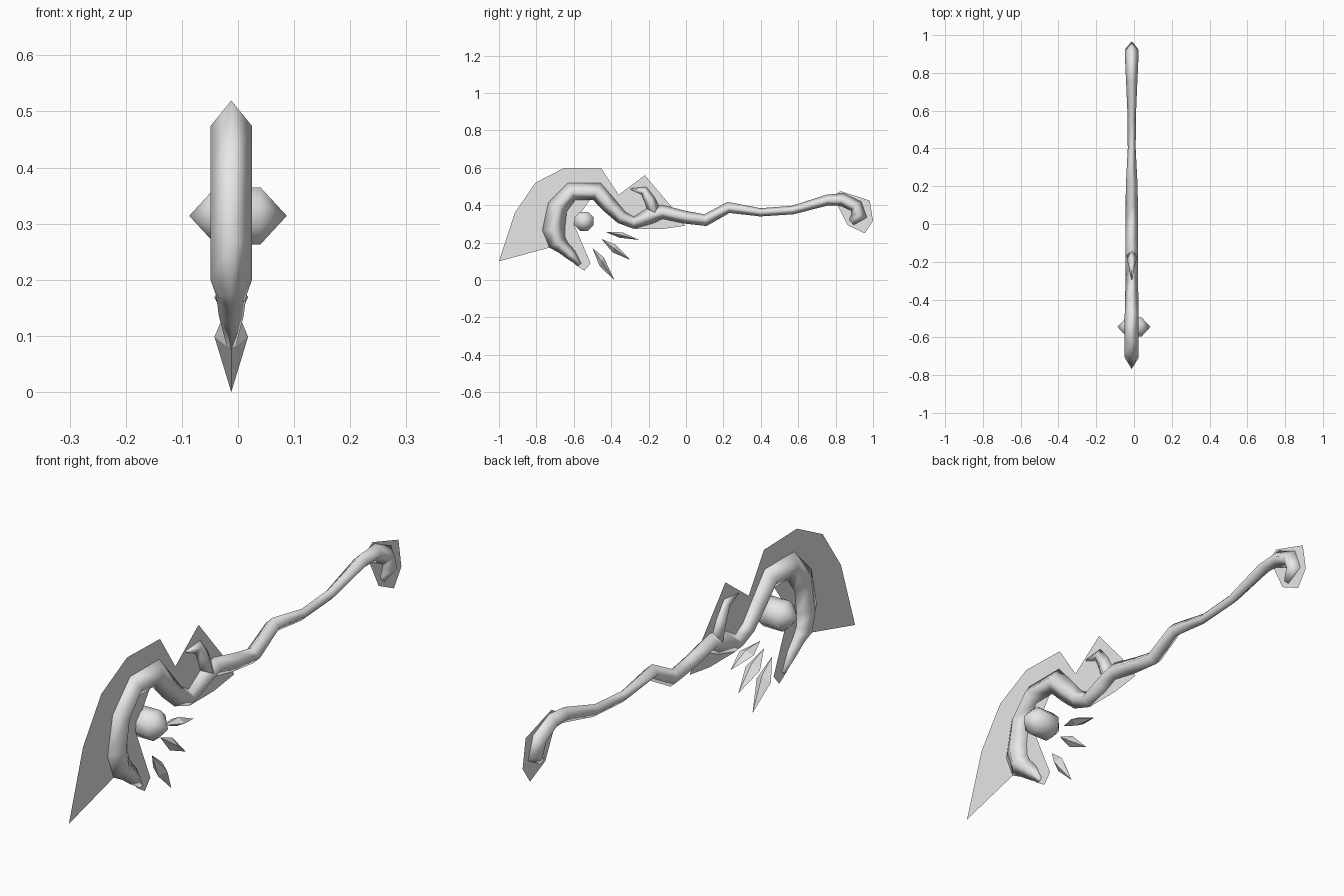
import bpy, bmesh, math
from mathutils import Vector

cube = bpy.data.objects.get("Cube")
if cube:
    bpy.data.objects.remove(cube, do_unlink=True)

CX = -0.012  # plane of symmetry of the staff

grey = bpy.data.materials.new("plain grey")
grey.use_nodes = True
grey.diffuse_color = (0.8, 0.8, 0.8, 1)
grey.node_tree.nodes["Principled BSDF"].inputs["Base Color"].default_value = (0.8, 0.8, 0.8, 1)


def finish(bm, name, smooth):
    if len(bm.faces) > 1:
        bmesh.ops.recalc_face_normals(bm, faces=bm.faces)
    for f in bm.faces:
        f.smooth = smooth
    mesh = bpy.data.meshes.new(name)
    bm.to_mesh(mesh)
    bm.free()
    mesh.materials.append(grey)
    obj = bpy.data.objects.new(name, mesh)
    bpy.context.collection.objects.link(obj)
    return obj


def branch(name, path):
    """Four-sided ridged limb; path rows are y, z, half depth, half width."""
    bm = bmesh.new()
    pts = [Vector((CX, p[0], p[1])) for p in path]
    rings = []
    for i, (y, z, r, w) in enumerate(path):
        a, b = pts[max(i - 1, 0)], pts[min(i + 1, len(pts) - 1)]
        if 0 < i < len(pts) - 1:
            t = (pts[i] - a).normalized() + (b - pts[i]).normalized()
        else:
            t = b - a
        t.normalize()
        n = Vector((0, -t.z, t.y))
        x = Vector((1, 0, 0))
        rings.append([bm.verts.new(pts[i] + d) for d in (n * r, x * w, -n * r, -x * w)])
    for a, b in zip(rings, rings[1:]):
        for k in range(4):
            bm.faces.new((a[k], a[(k + 1) % 4], b[(k + 1) % 4], b[k]))
    bm.faces.new(rings[0])
    bm.faces.new(rings[-1])
    return finish(bm, name, True)


def sheet(name, outline):
    """Flat silhouette in the symmetry plane."""
    bm = bmesh.new()
    f = bm.faces.new([bm.verts.new((CX, y, z)) for y, z in outline])
    bmesh.ops.triangulate(bm, faces=[f])
    return finish(bm, name, False)


def crystal(name, start, end, side_a, side_b):
    """Four-sided shard with two points."""
    bm = bmesh.new()
    tips = [bm.verts.new((CX, *p)) for p in (start, end)]
    my, mz = (side_a[0] + side_b[0]) / 2, (side_a[1] + side_b[1]) / 2
    belt = [bm.verts.new(p) for p in ((CX, *side_a), (CX + 0.03, my, mz),
                                      (CX, *side_b), (CX - 0.03, my, mz))]
    for tip in tips:
        for k in range(4):
            bm.faces.new((tip, belt[k], belt[(k + 1) % 4]))
    return finish(bm, name, False)


# Main staff, from the finger of the hook round to the curled tail
branch("staff", [
    (-0.568, 0.082, 0.010, 0.008), (-0.615, 0.135, 0.030, 0.022),
    (-0.655, 0.172, 0.036, 0.027), (-0.688, 0.200, 0.050, 0.037),
    (-0.708, 0.270, 0.060, 0.037), (-0.687, 0.390, 0.055, 0.037),
    (-0.612, 0.474, 0.050, 0.037), (-0.477, 0.474, 0.050, 0.037),
    (-0.410, 0.400, 0.043, 0.036), (-0.345, 0.335, 0.036, 0.034),
    (-0.280, 0.306, 0.032, 0.033), (-0.195, 0.342, 0.043, 0.034),
    (-0.126, 0.364, 0.037, 0.034), (0.0, 0.335, 0.034, 0.034),
    (0.104, 0.320, 0.032, 0.033), (0.227, 0.388, 0.030, 0.030),
    (0.398, 0.362, 0.022, 0.021), (0.570, 0.374, 0.023, 0.022),
    (0.757, 0.428, 0.029, 0.030), (0.835, 0.430, 0.034, 0.034),
    (0.910, 0.395, 0.036, 0.036), (0.927, 0.345, 0.042, 0.034),
    (0.885, 0.308, 0.018, 0.010)])

# Thorn curling back from the neck
branch("thorn", [
    (-0.160, 0.345, 0.036, 0.028), (-0.192, 0.425, 0.030, 0.024),
    (-0.225, 0.478, 0.024, 0.016), (-0.297, 0.487, 0.003, 0.002)])

# Thin silhouettes behind the head and tail
sheet("head_sheet", [
    (-1.0, 0.10), (-0.915, 0.36), (-0.805, 0.52), (-0.65, 0.60), (-0.452, 0.595),
    (-0.36, 0.455), (-0.22, 0.56), (-0.08, 0.395), (-0.005, 0.29), (-0.125, 0.273),
    (-0.275, 0.273), (-0.34, 0.335), (-0.41, 0.405), (-0.48, 0.475), (-0.61, 0.475),
    (-0.685, 0.39), (-0.70, 0.28), (-0.635, 0.29), (-0.602, 0.305), (-0.51, 0.09),
    (-0.543, 0.05), (-0.59, 0.08), (-0.67, 0.176), (-0.72, 0.176)])
sheet("tail_sheet", [
    (0.74, 0.42), (0.826, 0.475), (0.982, 0.425), (1.0, 0.315), (0.955, 0.25),
    (0.863, 0.294), (0.81, 0.40)])

# Faceted orb with its points to left and right
bm = bmesh.new()
oy, oz, r = -0.545, 0.314, 0.055
poles = [bm.verts.new((s * 0.087, oy, oz)) for s in (-1, 1)]
belts = [[bm.verts.new((s * 0.04, oy + r * math.cos(math.tau * (k + 0.5) / 8),
                        oz + r * math.sin(math.tau * (k + 0.5) / 8))) for k in range(8)]
         for s in (-1, 1)]
for k in range(8):
    j = (k + 1) % 8
    bm.faces.new((belts[0][k], belts[0][j], belts[1][j], belts[1][k]))
    for pole, belt in zip(poles, belts):
        bm.faces.new((pole, belt[k], belt[j]))
finish(bm, "orb", True)

# Shards floating beneath the hook
crystal("upper_crystal", (-0.43, 0.257), (-0.25, 0.214), (-0.34, 0.255), (-0.355, 0.226))
crystal("middle_crystal", (-0.452, 0.22), (-0.297, 0.107), (-0.377, 0.19), (-0.393, 0.148))
crystal("lower_crystal", (-0.50, 0.17), (-0.383, 0.0), (-0.44, 0.122), (-0.462, 0.075))
